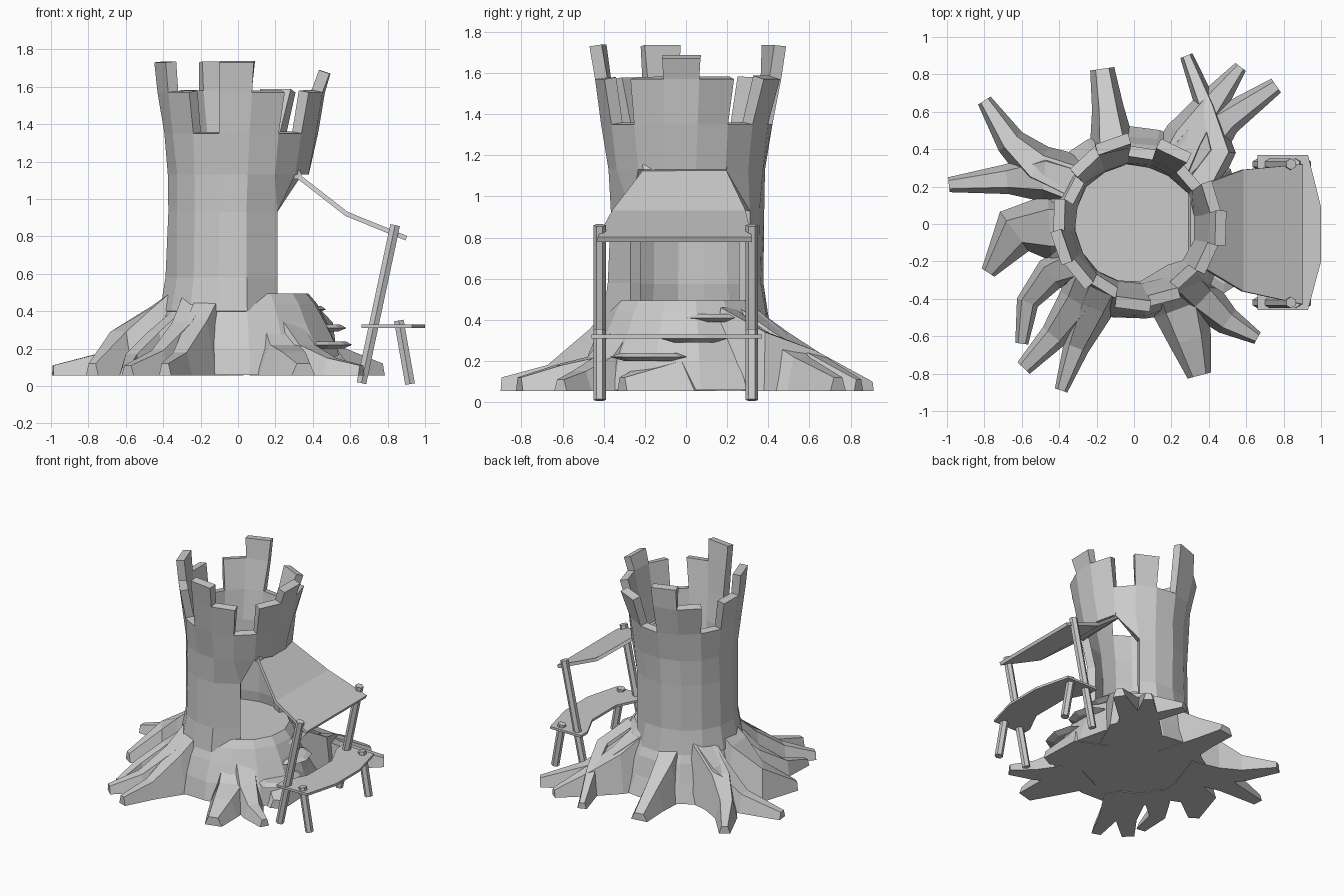
import bpy, bmesh, random
from math import sin, cos, radians, pi
from mathutils import Vector

if "Cube" in bpy.data.objects:
    bpy.data.objects.remove(bpy.data.objects["Cube"])

random.seed(4)
N = 16


def make(name, verts, faces):
    me = bpy.data.meshes.new(name)
    me.from_pydata([tuple(v) for v in verts], [], faces)
    bm = bmesh.new()
    bm.from_mesh(me)
    loose = [v for v in bm.verts if not v.link_faces]
    bmesh.ops.delete(bm, geom=loose, context='VERTS')
    bm.to_mesh(me)
    bm.free()
    ob = bpy.data.objects.new(name, me)
    bpy.context.collection.objects.link(ob)
    return ob


def loft(name, sections):
    """Closed solid through equal-length cross-sections."""
    n = len(sections[0])
    verts = [v for s in sections for v in s]
    faces = [list(range(n))[::-1], [len(verts) - n + k for k in range(n)]]
    for j in range(len(sections) - 1):
        for i in range(n):
            k = (i + 1) % n
            faces.append([j * n + i, j * n + k, (j + 1) * n + k, (j + 1) * n + i])
    ob = make(name, verts, faces)
    bm = bmesh.new()
    bm.from_mesh(ob.data)
    bmesh.ops.recalc_face_normals(bm, faces=bm.faces)
    bm.to_mesh(ob.data)
    bm.free()
    return ob


def thicken(ob, t, offset):
    m = ob.modifiers.new("thickness", 'SOLIDIFY')
    m.thickness, m.offset = t, offset


def rod(name, a, b, r, sides=6):
    a, b = Vector(a), Vector(b)
    q = (b - a).to_track_quat('Z', 'Y')
    ring = [q @ Vector((r * cos(2 * pi * i / sides), r * sin(2 * pi * i / sides), 0))
            for i in range(sides)]
    return loft(name, [[a + v for v in ring], [b + v for v in ring]])


# Hollow trunk: columns of faces with slots, stepped tips and a doorway
rings = [(0.40, 0.415, 0), (0.58, 0.383, 0), (0.93, 0.375, 0), (1.13, 0.385, 0.005),
         (1.35, 0.413, 0.01), (1.57, 0.458, 0.02), (1.73, 0.482, 0.025)]
verts = []
for j, (z, r, c) in enumerate(rings):
    for i in range(N):
        a = radians(7 + 22.5 * i)
        rr = r + random.uniform(-0.01, 0.01)
        zz = z - 0.06 if j == 6 and i in (15, 0) else z
        x, y = c + rr * cos(a), c / 2 + rr * sin(a)
        if j < 3 and i in (13, 2):              # door jambs
            x, y = 0.21, (-0.27 if i == 13 else 0.31)
        verts.append((x, y, zz))
slots, tips = {1, 3, 6, 10, 13}, {4, 8, 11, 15}
faces = []
for j in range(len(rings) - 1):
    for i in range(N):
        k = (i + 1) % N
        q = [j * N + i, j * N + k, (j + 1) * N + k, (j + 1) * N + i]
        if j < 2 and i in (13, 14, 15, 0, 1):
            continue
        if j == 2 and i in (14, 15, 0):
            continue
        if j == 2 and i == 13:
            q = [q[0], q[2], q[3]]
        if j == 2 and i == 1:
            q = [q[1], q[2], q[3]]
        if j == 4 and i in slots or j == 5 and i not in tips:
            continue
        faces.append(q)
thicken(make("trunk", verts, faces), 0.06, -1)

# Flared solid base with the inner floor on top, fuller below the doorway
base = []
for z, r, bulge in [(0.06, 0.52, .07), (0.2, 0.48, .07), (0.34, 0.43, .05),
                    (0.44, 0.385, .04), (0.495, 0.35, .03)]:
    ring = []
    for i in range(N):
        a = radians(7 + 22.5 * i)
        rr = r + bulge * max(0, cos(a) - .4) * 1.6
        rr += random.uniform(-0.025, 0.025) * (0.5 - z) * 2
        ring.append((rr * cos(a), rr * sin(a), z))
    base.append(ring)
loft("base", base)


# Roots: path points are (x, y, top height, width)
def root(*pts):
    secs = []
    for n, (x, y, z, w) in enumerate(pts):
        p, q = pts[max(n - 1, 0)], pts[min(n + 1, len(pts) - 1)]
        t = Vector((q[0] - p[0], q[1] - p[1], 0)).normalized()
        s = Vector((-t.y, t.x, 0)) * w / 2
        c = Vector((x, y, 0))
        secs.append([c - s + Vector((0, 0, 0.055)), c + s + Vector((0, 0, 0.055)),
                     c + s * 0.55 + Vector((0, 0, z)), c - s * 0.55 + Vector((0, 0, z))])
    loft("root", secs)


root((-.30, .20, .48, .30), (-.48, .26, .36, .28), (-.68, .24, .19, .16), (-.99, .21, .11, .08))
root((-.30, .22, .48, .30), (-.52, .31, .32, .24), (-.66, .44, .20, .16), (-.80, .66, .11, .08))
root((-.36, -.02, .5, .34), (-.45, -.02, .43, .36), (-.64, -.04, .29, .26), (-.78, -.26, .12, .08))
root((-.28, -.2, .44, .24), (-.45, -.27, .29, .18), (-.57, -.42, .17, .12), (-.60, -.64, .1, .07))
root((-.22, -.26, .50, .28), (-.30, -.42, .34, .22), (-.43, -.6, .19, .15), (-.59, -.77, .11, .09))
root((-.17, -.34, .46, .24), (-.22, -.45, .35, .22), (-.31, -.66, .18, .14), (-.39, -.89, .12, .07))
root((.18, -.3, .40, .26), (.25, -.45, .22, .30), (.30, -.62, .18, .23), (.35, -.81, .12, .13))
root((.25, -.28, .40, .24), (.37, -.4, .22, .22), (.5, -.52, .15, .15), (.66, -.61, .11, .07))
root((-.1, .3, .48, .26), (-.12, .45, .36, .23), (-.14, .62, .24, .17), (-.17, .83, .11, .13))
root((.2, .28, .47, .30), (.29, .46, .34, .26), (.40, .62, .24, .18), (.57, .84, .11, .07))
root((.2, .28, .46, .30), (.35, .44, .32, .32), (.5, .56, .22, .17), (.76, .74, .12, .09))
root((.34, .2, .46, .22), (.46, .39, .34, .17), (.39, .62, .25, .12), (.28, .90, .1, .07))
root((.3, -.05, .44, .4), (.45, -.1, .2, .4), (.56, -.31, .12, .1))


# Bracket fungus steps below the doorway
def shelf(x, y, z, rx, ry):
    secs = []
    for dz, s in [(-0.02, 0.65), (0.0, 1.0), (0.018, 0.75)]:
        secs.append([(x + rx * s * cos(pi * i / 4), y + ry * s * sin(pi * i / 4), z + dz)
                     for i in range(8)])
    loft("fungus_step", secs)


shelf(.36, .12, .41, .11, .16)
shelf(.45, .03, .31, .13, .17)
shelf(.48, -.17, .22, .13, .20)

# Cloth awning over the doorway with its roller bar
rows = [(.31, 1.13, -.20, .19), (.58, .92, -.36, .29), (.90, .79, -.43, .32)]
cv = [p for x, z, a, b in rows for p in ((x, a, z), (x, b, z))]
thicken(make("awning", cv, [(0, 2, 3, 1), (2, 4, 5, 3)]), 0.025, 0)
rod("awning_bar", (.315, -.21, 1.13), (.315, .20, 1.14), .027)

# Leaning awning poles and short counter legs
for y in (-.42, .32):
    rod("awning_pole", (.66, y, .015), (.84, y, .86), .03)
    rod("counter_leg", (.92, y, .01), (.86, y, .35), .03)

# Curved counter board
outline = [(.66, -.46), (.93, -.46), (1, -.2), (1, .09), (.93, .37), (.66, .37),
           (.66, .29), (.75, .1), (.75, -.2), (.66, -.38)]
loft("counter", [[(x, y, z) for x, y in outline] for z in (.31, .328)])
